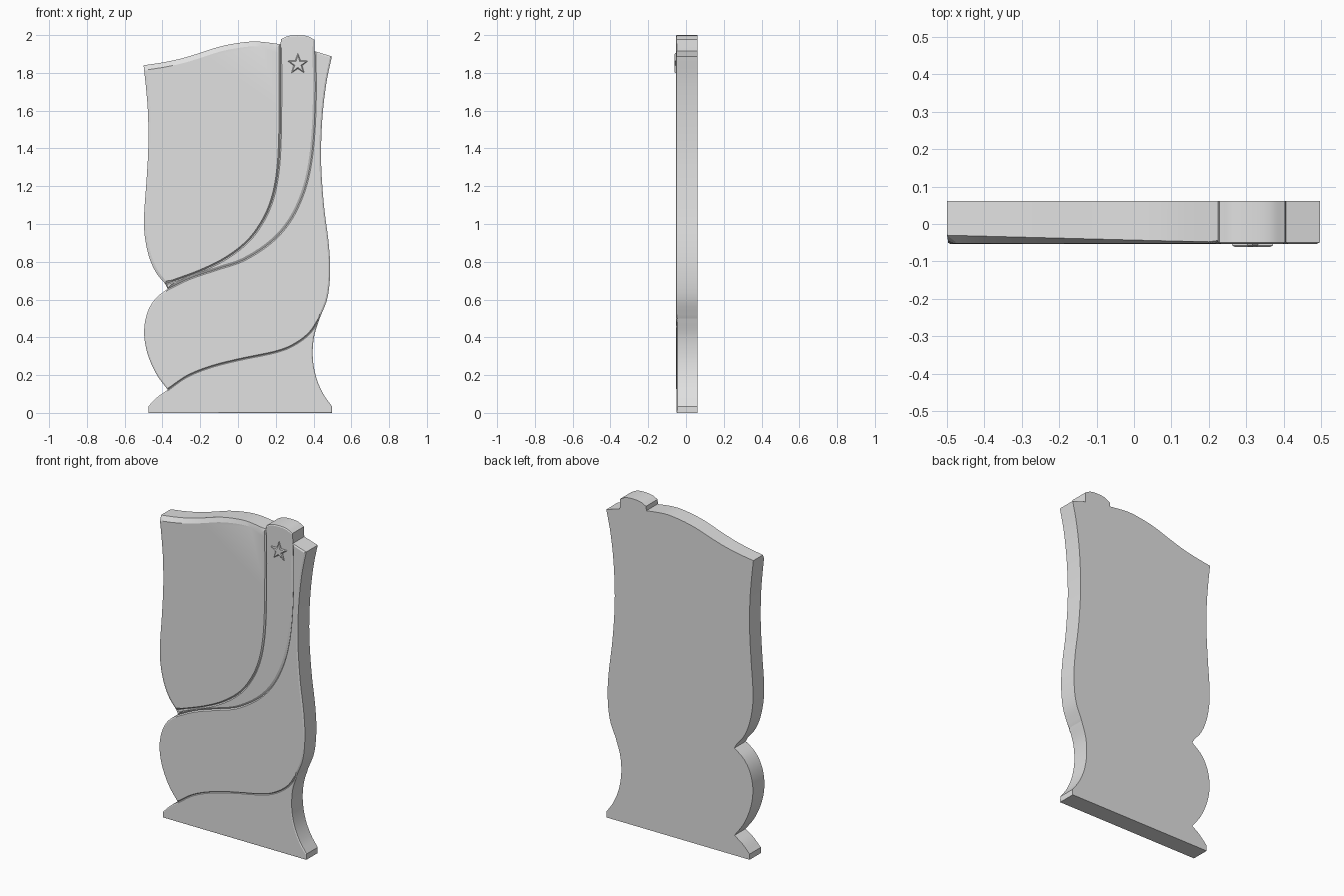
import bpy, bmesh, math
from mathutils import Vector

if "Cube" in bpy.data.objects:
    bpy.data.objects.remove(bpy.data.objects["Cube"])

BACK = 0.062
stone = bpy.data.materials.new("light_grey_stone")
stone.diffuse_color = (0.75, 0.75, 0.75, 1)
stone.use_nodes = True
stone.node_tree.nodes["Principled BSDF"].inputs["Base Color"].default_value = stone.diffuse_color


def spline(pts, steps=5):
    """Smooth curve through (x, z) points."""
    p = [Vector(q) for q in pts]
    p = [2 * p[0] - p[1]] + p + [2 * p[-1] - p[-2]]
    out = []
    for i in range(1, len(p) - 2):
        a, b, c, d = p[i - 1:i + 3]
        for s in range(steps):
            t = s / steps
            out.append(0.5 * (2 * b + (c - a) * t + (2 * a - 5 * b + 4 * c - d) * t * t
                              + (3 * b - a - 3 * c + d) * t ** 3))
    return out + [p[-2]]


def slab(name, front, segments, back=BACK):
    """Closed outline extruded in y; each segment is (points, bevel width, depth start, depth end)."""
    outline, bevel = [], []
    for pts, width, d0, d1 in segments:
        for i, q in enumerate(pts[:-1]):
            outline.append(Vector(q))
            bevel.append((width, d0 + (d1 - d0) * i / (len(pts) - 1)))
    n = len(outline)
    area = sum(outline[i - 1].cross(outline[i]) for i in range(n))
    turn = 1 if area > 0 else -1
    bm = bmesh.new()
    rings = [[], [], []]
    for i, q in enumerate(outline):
        e0 = (q - outline[i - 1]).normalized()
        e1 = (outline[(i + 1) % n] - q).normalized()
        m = Vector((-(e0.y + e1.y), e0.x + e1.x)) * turn
        m.normalize()
        w, d = bevel[i]
        cos_half = max(0.6, math.sqrt(max(0, (1 + e0.dot(e1)) / 2)))
        f = q + m * (w / cos_half)
        rings[0].append(bm.verts.new((q.x, back, q.y)))
        rings[1].append(bm.verts.new((q.x, front + d, q.y)))
        rings[2].append(bm.verts.new((f.x, front, f.y)))
    for r0, r1 in zip(rings, rings[1:]):
        for i in range(n):
            j = (i + 1) % n
            bm.faces.new((r0[i], r0[j], r1[j], r1[i]))
    bm.faces.new(rings[0])
    bm.faces.new(rings[2])
    bmesh.ops.recalc_face_normals(bm, faces=bm.faces)
    mesh = bpy.data.meshes.new(name)
    bm.to_mesh(mesh)
    bm.free()
    mesh.materials.append(stone)
    ob = bpy.data.objects.new(name, mesh)
    bpy.context.collection.objects.link(ob)
    bpy.context.view_layer.objects.active = ob
    ob.select_set(True)
    bpy.ops.object.shade_smooth_by_angle(angle=math.radians(13))
    ob.select_set(False)


# Shared boundary curves (x, z)
panel_top = spline([(-0.5, 1.84), (-0.4, 1.855), (-0.3, 1.876), (-0.2, 1.906), (-0.1, 1.938),
                    (0, 1.958), (0.1, 1.966), (0.225, 1.952)])
ribbon_left = spline([(0.225, 1.952), (0.226, 1.7), (0.223, 1.45), (0.212, 1.28), (0.185, 1.14),
                      (0.135, 1.02), (0.055, 0.91), (-0.06, 0.82), (-0.2, 0.75), (-0.385, 0.682)])
panel_left = spline([(-0.385, 0.682), (-0.435, 0.745), (-0.472, 0.83), (-0.494, 0.94),
                     (-0.497, 1.05), (-0.485, 1.22), (-0.475, 1.4), (-0.476, 1.57),
                     (-0.485, 1.7), (-0.5, 1.84)])
ribbon_right = spline([(0.406, 1.915), (0.409, 1.7), (0.401, 1.48), (0.38, 1.3), (0.34, 1.15),
                       (0.27, 1.01), (0.17, 0.9), (0.03, 0.81), (-0.1, 0.765), (-0.25, 0.715),
                       (-0.372, 0.657)])
body_right = spline([(0.497, 1.887), (0.467, 1.74), (0.446, 1.55), (0.44, 1.33), (0.455, 1.1),
                     (0.48, 0.9), (0.488, 0.75), (0.474, 0.61), (0.432, 0.5)])
lower_seam = spline([(0.432, 0.5), (0.38, 0.423), (0.3, 0.362), (0.2, 0.322), (0, 0.28),
                     (-0.15, 0.241), (-0.27, 0.192), (-0.372, 0.122)])
bulge = spline([(-0.372, 0.122), (-0.435, 0.21), (-0.481, 0.32), (-0.497, 0.43), (-0.48, 0.53),
                (-0.437, 0.605), (-0.372, 0.657)])
base_left = spline([(-0.372, 0.122), (-0.425, 0.085), (-0.475, 0.035)])
base_right = spline([(0.497, 0.035), (0.452, 0.1), (0.415, 0.185), (0.396, 0.29), (0.402, 0.4),
                     (0.432, 0.5)])

# Left panel with a sloped top edge
slab("left_panel", -0.052, [(panel_top, 0.026, 0.022, 0.004), (ribbon_left, 0.008, 0.008, 0.012),
                            (panel_left, 0.014, 0.006, 0.006)])

# Curving ribbon, with a rounded tab on top
tab = spline([(0.228, 1.978), (0.265, 1.995), (0.315, 2.0), (0.365, 1.995), (0.404, 1.976)])
slab("ribbon", -0.053, [([ribbon_left[0], tab[0]], 0.006, 0.003, 0.003),
                        (tab, 0.006, 0.003, 0.003),
                        ([tab[-1], ribbon_right[0]], 0.006, 0.003, 0.006),
                        (ribbon_right, 0.012, 0.006, 0.008),
                        ([ribbon_right[-1], ribbon_left[-1]], 0.004, 0.006, 0.006),
                        (ribbon_left[::-1], 0.006, 0.006, 0.006)])

# Main lower body sweeping up the right side
slab("main_body", -0.054, [([ribbon_right[0], body_right[0]], 0.008, 0.004, 0.004),
                           (body_right, 0.009, 0.005, 0.005), (lower_seam, 0.006, 0.008, 0.008),
                           (bulge, 0.007, 0.004, 0.004), (ribbon_right[::-1], 0.006, 0.008, 0.008)])

# Flared base
slab("base", -0.049, [(base_right, 0.006, 0.004, 0.004), (lower_seam, 0.004, 0.005, 0.005),
                      (base_left, 0.005, 0.003, 0.003),
                      ([base_left[-1], (-0.475, 0)], 0.004, 0.002, 0.002),
                      ([(-0.475, 0), (0.497, 0)], 0.003, 0.002, 0.002),
                      ([(0.497, 0), base_right[0]], 0.004, 0.002, 0.002)])

# Raised star on the tab
star = []
for k in range(11):
    a, r = math.pi / 2 + k * math.pi / 5, 0.024 if k % 2 else 0.058
    star.append((0.317 + r * math.cos(a), 1.846 + r * math.sin(a)))
slab("star", -0.062, [(star, 0.006, 0.005, 0.005)], back=-0.05)
